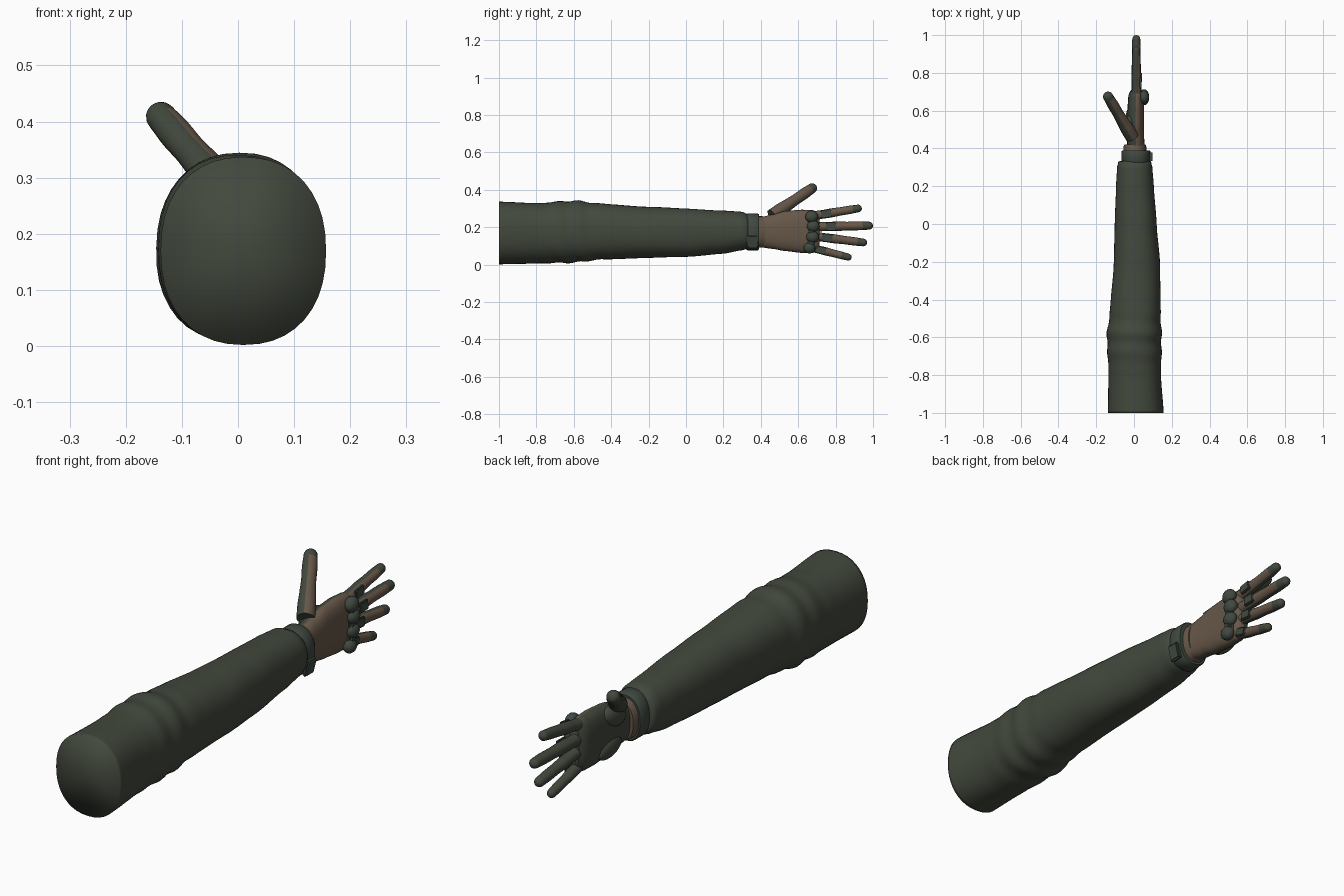
import bpy, bmesh, math
from mathutils import Vector, Matrix

old = bpy.data.objects.get("Cube")
if old:
    bpy.data.objects.remove(old, do_unlink=True)


def material(name, rgb):
    m = bpy.data.materials.new(name)
    m.use_nodes = True
    m.diffuse_color = (*rgb, 1)
    bsdf = next(n for n in m.node_tree.nodes if n.type == 'BSDF_PRINCIPLED')
    bsdf.inputs["Base Color"].default_value = (*rgb, 1)
    return m


GREEN = material("sleeve_green", (0.055, 0.066, 0.047))
PAD = material("pad_green", (0.05, 0.067, 0.052))
BROWN = material("glove_brown", (0.135, 0.096, 0.066))


def finish(bm, name, mats, rule=None, angle=40):
    """Turn a bmesh into a shaded object, colouring faces by a rule."""
    bmesh.ops.recalc_face_normals(bm, faces=bm.faces)
    bm.normal_update()
    for f in bm.faces:
        if rule:
            f.material_index = rule(f.calc_center_median(), f.normal)
    me = bpy.data.meshes.new(name)
    bm.to_mesh(me)
    bm.free()
    for m in mats:
        me.materials.append(m)
    ob = bpy.data.objects.new(name, me)
    bpy.context.collection.objects.link(ob)
    bpy.ops.object.select_all(action='DESELECT')
    ob.select_set(True)
    bpy.context.view_layer.objects.active = ob
    bpy.ops.object.shade_smooth_by_angle(angle=math.radians(angle))
    return ob


def loft(sections, sides=24, power=2.0, matrix=None, wobble=None):
    """Join rounded cross-sections (y, x centre, z centre, x radius, z radius)."""
    bm = bmesh.new()
    rings = []
    for y, cx, cz, rx, rz in sections:
        ring = []
        for i in range(sides):
            a = math.tau * i / sides
            c, s = math.cos(a), math.sin(a)
            k = 1 + (wobble(y, a) if wobble else 0)
            x = math.copysign(abs(c) ** (2 / power), c) * rx * k
            z = math.copysign(abs(s) ** (2 / power), s) * rz * k
            ring.append(bm.verts.new((cx + x, y, cz + z)))
        rings.append(ring)
    for r0, r1 in zip(rings, rings[1:]):
        for i in range(sides):
            j = (i + 1) % sides
            bm.faces.new((r0[i], r0[j], r1[j], r1[i]))
    for ring, sec in ((rings[0], sections[0]), (rings[-1], sections[-1])):
        tip = bm.verts.new((sec[1], sec[0], sec[2]))
        for i in range(sides):
            bm.faces.new((ring[i], ring[(i + 1) % sides], tip))
    if matrix:
        bm.transform(matrix)
    return bm


def extents(y, x0, x1, z0, z1):
    return (y, (x0 + x1) / 2, (z0 + z1) / 2, (x1 - x0) / 2, (z1 - z0) / 2)


def resample(keys, count):
    """Smoothly interpolate sections along y."""
    out = []
    for n in range(count + 1):
        y = keys[0][0] + (keys[-1][0] - keys[0][0]) * n / count
        k = next((i for i in range(len(keys) - 1) if y <= keys[i + 1][0]), len(keys) - 2)
        a, b = keys[k], keys[k + 1]
        t = min(1, (y - a[0]) / (b[0] - a[0]))
        t = (t + t * t * (3 - 2 * t)) / 2
        out.append(tuple([y] + [p + (q - p) * t for p, q in zip(a[1:], b[1:])]))
    return out


def ellipsoid(name, loc, size, mat, turn=0):
    bm = bmesh.new()
    bmesh.ops.create_uvsphere(bm, u_segments=20, v_segments=12, radius=1)
    bm.transform(Matrix.Translation(loc) @ Matrix.Rotation(turn, 4, 'X') @ Matrix.Diagonal((*size, 1)))
    return finish(bm, name, [mat], angle=60)


def plate(name, matrix, size, mat):
    bm = bmesh.new()
    bmesh.ops.create_cube(bm, size=1)
    bm.transform(Matrix.Diagonal((*size, 1)))
    bmesh.ops.bevel(bm, geom=bm.edges[:], offset=min(size) * 0.3, segments=2, affect='EDGES')
    bm.transform(matrix)
    return finish(bm, name, [mat])


# Sleeve with diagonal creases around the elbow
def creases(y, a):
    elbow = math.exp(-((y + 0.6) / 0.13) ** 2)
    fold = 0.026 * elbow * math.sin(y * 55 + 1.5 * math.cos(a) + a)
    soft = 0.014 * math.sin(y * 9 + 2 * a) * math.sin(y * 4 + a)
    return (fold + soft) * min(1, (y + 1) * 5, (0.36 - y) * 6)


sleeve_keys = [extents(*e) for e in (
    (-1, -0.138, 0.157, 0.002, 0.337), (-0.8, -0.135, 0.143, 0.008, 0.331),
    (-0.6, -0.143, 0.147, 0.01, 0.341), (-0.45, -0.125, 0.142, 0.028, 0.326),
    (-0.2, -0.108, 0.136, 0.035, 0.308), (0, -0.102, 0.12, 0.042, 0.3),
    (0.2, -0.096, 0.104, 0.06, 0.29), (0.3, -0.09, 0.097, 0.077, 0.283),
    (0.33, -0.083, 0.09, 0.086, 0.27))]
sleeve_rings = resample(sleeve_keys, 100)
sleeve_rings.append((0.334, 0.004, 0.178, 0.074, 0.082))
finish(loft(sleeve_rings, 40, 2.25, wobble=creases), "sleeve", [GREEN], angle=180)

# Wrist: inner cuff, strap and buckle
cuff = [(0.30, 0.005, 0.175, 0.06, 0.084), (0.41, 0.005, 0.175, 0.06, 0.084),
        (0.42, 0.005, 0.175, 0.056, 0.08), (0.42, 0.008, 0.175, 0.03, 0.05)]
finish(loft(cuff, 32, 2.2), "glove_cuff", [BROWN])
strap = [(0.322, 0.01, 0.175, 0.06, 0.08), (0.322, 0.01, 0.175, 0.072, 0.094),
         (0.328, 0.01, 0.175, 0.076, 0.098), (0.384, 0.01, 0.175, 0.076, 0.098),
         (0.39, 0.01, 0.175, 0.072, 0.094), (0.39, 0.01, 0.175, 0.05, 0.07)]
finish(loft(strap, 32, 2.3), "wrist_strap", [PAD])
plate("strap_buckle", Matrix.Translation((0.08, 0.356, 0.125)) @ Matrix.Rotation(0.25, 4, 'Y'),
      (0.02, 0.058, 0.07), PAD)

# Hand: brown back, green palm
hand_keys = [extents(*e) for e in (
    (0.40, -0.036, 0.056, 0.093, 0.254), (0.46, -0.036, 0.054, 0.085, 0.268),
    (0.53, -0.036, 0.053, 0.073, 0.287), (0.62, -0.034, 0.053, 0.063, 0.294),
    (0.68, -0.03, 0.053, 0.063, 0.291), (0.705, -0.02, 0.045, 0.075, 0.282),
    (0.715, -0.008, 0.03, 0.09, 0.265))]
finish(loft(resample(hand_keys, 26), 32, 2.5), "hand", [GREEN, BROWN],
       lambda c, n: 1 if c.x > 0.01 else 0)
ellipsoid("palm_heel_pad", (-0.026, 0.54, 0.115), (0.02, 0.075, 0.038), GREEN, -0.15)
ellipsoid("thumb_muscle", (-0.018, 0.505, 0.235), (0.034, 0.075, 0.045), GREEN, 0.35)


# Digits: rounded tubes aimed from base to tip
def digit(name, base, tip, radii, back, limit, cap):
    base, tip = Vector(base), Vector(tip)
    axis = tip - base
    length, end = axis.length, radii[-1]
    turn = Vector((0, 1, 0)).rotation_difference(axis).to_matrix().to_4x4()
    mat = Matrix.Translation(base) @ turn
    body = length - end
    keys = [(body * i / (len(radii) - 1), 0, 0, r, r) for i, r in enumerate(radii)]
    rings = resample(keys, 20)
    for i in range(1, 6):
        a = math.radians(i * 16)
        rings.append((body + end * math.sin(a), 0, 0, end * math.cos(a), end * math.cos(a)))
    direction = axis.normalized()
    back = Vector(back).normalized()

    def rule(c, n):
        return 1 if n.dot(back) > limit and (c - base).dot(direction) < length - cap else 0
    finish(loft(rings, 16, 2, mat), name, [GREEN, BROWN], rule, 50)
    return mat


fingers = (
    ("index_finger", (0.012, 0.64, 0.254), (0.012, 0.94, 0.304), 0.022, 0.75),
    ("middle_finger", (0.012, 0.64, 0.202), (0.012, 1.0, 0.209), 0.023, 0.775),
    ("ring_finger", (0.012, 0.64, 0.158), (0.012, 0.968, 0.116), 0.022, 0.755),
    ("little_finger", (0.012, 0.63, 0.101), (0.012, 0.885, 0.036), 0.02, 0.72))
for name, base, tip, r, guard_y in fingers:
    m = digit(name, base, tip, [r * 1.1, r * 1.12, r * 1.05, r * 1.1, r, r * 1.02, r * 0.92],
              (1, 0, 0), 0.25, 0.05)
    along = (guard_y - base[1]) / (tip[1] - base[1]) * (Vector(tip) - Vector(base)).length
    plate(name + "_guard", m @ Matrix.Translation((r * 0.98, along, 0)),
          (0.014, 0.055, r * 1.85), PAD)

digit("thumb", (-0.01, 0.46, 0.262), (-0.149, 0.694, 0.422),
      [0.036, 0.036, 0.032, 0.029, 0.03, 0.027], (0.95, 0.15, 0.25), 0.4, 0.035)

# Knuckle guard: four domes joined by a bar
for i, (y, z, r) in enumerate(((0.672, 0.257, 0.032), (0.68, 0.206, 0.031),
                               (0.677, 0.148, 0.031), (0.66, 0.089, 0.029))):
    ellipsoid("knuckle_pad_%d" % (i + 1), (0.053, y, z), (0.026, r * 1.08, r), PAD)
plate("knuckle_bar", Matrix.Translation((0.052, 0.672, 0.174)) @ Matrix.Rotation(-0.06, 4, 'X'),
      (0.03, 0.042, 0.18), PAD)
